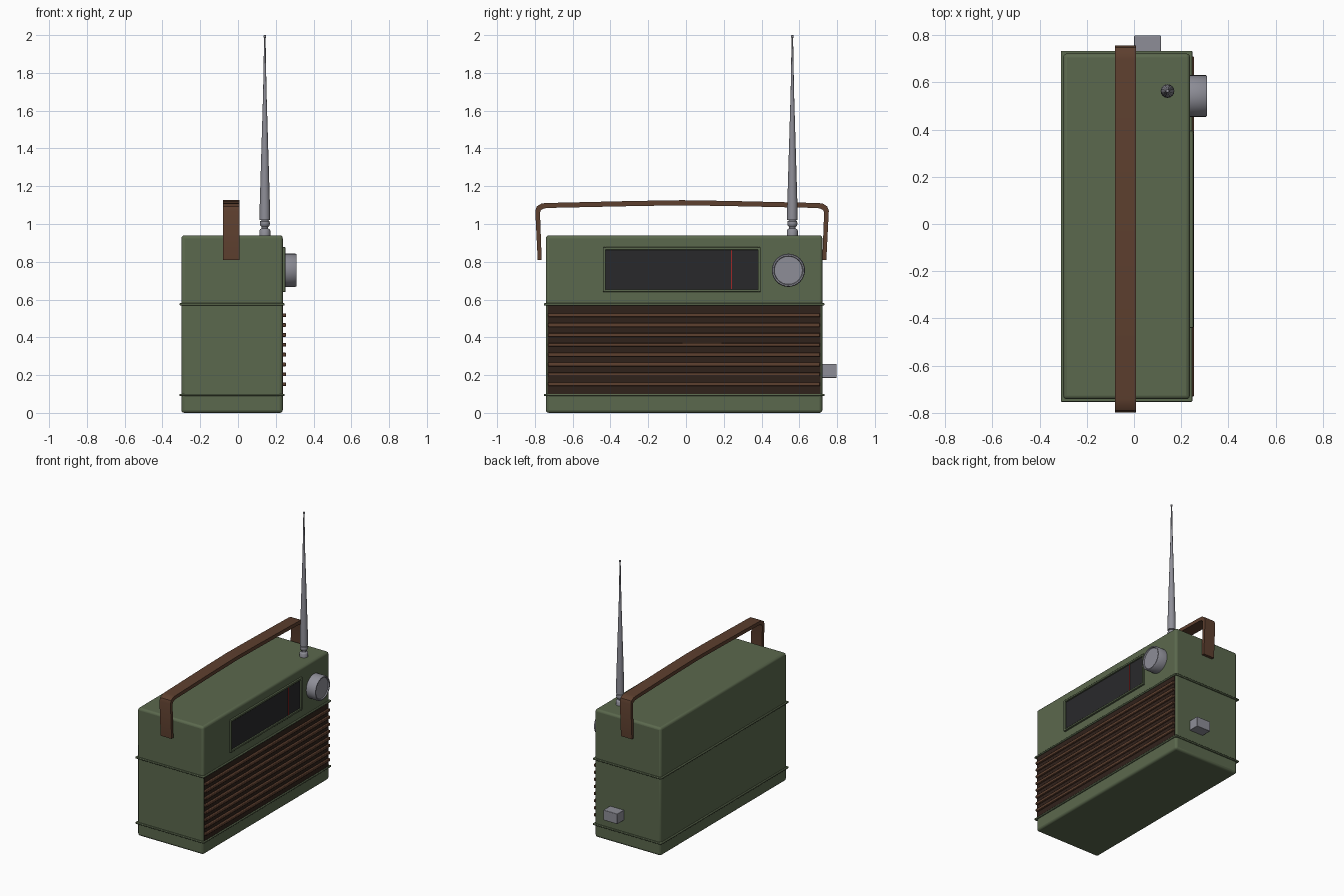
import bpy, math

if "Cube" in bpy.data.objects:
    bpy.data.objects.remove(bpy.data.objects["Cube"])

def mat(name, r, g, b):
    m = bpy.data.materials.new(name)
    m.diffuse_color = (r, g, b, 1)
    m.use_nodes = True
    m.node_tree.nodes["Principled BSDF"].inputs["Base Color"].default_value = m.diffuse_color
    return m

GREEN = mat("green", .105, .14, .075)
BROWN = mat("leather", .11, .05, .028)
DARK_BROWN = mat("dark_brown", .03, .016, .011)
BLACK = mat("dial_black", .022, .022, .024)
RED = mat("needle_red", .35, .02, .02)
GREY = mat("metal", .27, .27, .31)

def finish(o, name, m, bevel=0, segs=2):
    o.name = name
    o.data.materials.append(m)
    if bevel:
        b = o.modifiers.new("bevel", 'BEVEL')
        b.width, b.segments = bevel, segs
    bpy.ops.object.select_all(action='DESELECT')
    o.select_set(True)
    bpy.context.view_layer.objects.active = o
    bpy.ops.object.shade_smooth_by_angle(angle=math.radians(35))
    return o

def box(name, x, y, z, m, bevel=0, segs=2):
    """Box from (min, max) ranges."""
    vs = [(a, b, c) for a in x for b in y for c in z]
    fs = [(0, 1, 3, 2), (4, 6, 7, 5), (0, 4, 5, 1), (2, 3, 7, 6), (0, 2, 6, 4), (1, 5, 7, 3)]
    return mesh(name, vs, fs, m, bevel, segs)

def mesh(name, vs, fs, m, bevel=0, segs=2):
    me = bpy.data.meshes.new(name)
    me.from_pydata(vs, [], fs)
    o = bpy.data.objects.new(name, me)
    bpy.context.collection.objects.link(o)
    return finish(o, name, m, bevel, segs)

def lathe(name, profile, loc, m, n=24, rot=(0, 0, 0)):
    """Closed solid of revolution from (radius, height) points."""
    vs, fs = [], []
    for r, h in profile:
        vs += [(r * math.cos(2 * math.pi * i / n), r * math.sin(2 * math.pi * i / n), h) for i in range(n)]
    for k in range(len(profile) - 1):
        for i in range(n):
            j = (i + 1) % n
            fs.append((k * n + i, k * n + j, (k + 1) * n + j, (k + 1) * n + i))
    fs.append(tuple(reversed(range(n))))
    fs.append(tuple(range(len(vs) - n, len(vs))))
    o = mesh(name, vs, fs, m)
    o.location, o.rotation_euler = loc, rot
    return o

# case
X, Y = (-.30, .237), (-.742, .722)
box("case", X, Y, (0, .94), GREEN, .016, 3)

# thin trim beads around the case
for i, z in enumerate((.095, .575)):
    box(f"trim_bead_{i}", (X[0] - .01, X[1] + .01), (Y[0] - .011, Y[1] + .011), (z - .006, z + .006), GREEN, .004)

# speaker grille: backing and slats
box("grille_backing", (.20, .2395), (-.732, .712), (.101, .569), DARK_BROWN)
for i in range(8):
    z = .152 + i * .0522
    box(f"grille_slat_{i}", (.23, .254), (-.73, .71), (z - .01, z + .01), BROWN, .004)

# tuning dial: frame, screen, needle
for i, y in enumerate(((-.44, -.425), (.38, .395))):
    box(f"dial_frame_side_{i}", (.22, .251), y, (.64, .877), GREEN, .003)
for i, z in enumerate(((.64, .654), (.863, .877))):
    box(f"dial_frame_rail_{i}", (.22, .251), (-.43, .385), z, GREEN, .003)
box("dial_screen", (.21, .240), (-.426, .381), (.653, .864), BLACK)
box("dial_needle", (.235, .243), (.238, .244), (.655, .862), RED)

# tuning knob with dished face
lathe("tuning_knob", [(.088, 0), (.088, .069), (.084, .075), (.077, .075), (.074, .067), (.01, .067)],
      (.235, .542, .755), GREY, 32, (0, math.pi / 2, 0))

# side switch
box("side_switch", (0, .114), (.71, .798), (.185, .26), GREY, .003)

# telescopic antenna
lathe("antenna", [(.029, .93), (.029, .966), (.025, .972), (.017, .976), (.017, .984), (.025, .992),
                  (.027, 1.003), (.025, 1.014), (.018, 1.02), (.028, 1.022), (.027, 1.1), (.021, 1.3),
                  (.015, 1.5), (.009, 1.7), (.004, 1.985), (.007, 1.988), (.007, 1.998), (.004, 2.0)],
      (.142, .563, 0), GREY, 16)

# carrying strap: half profile mirrored about its middle
half_out = [(.764, .81), (.777, 1.07), (.769, 1.093), (.745, 1.108), (.72, 1.111), (.25, 1.122)]
half_in = [(.743, .81), (.752, 1.06), (.747, 1.074), (.732, 1.082), (.712, 1.085), (.25, 1.095)]
C = -.021
def span(h, mid):
    return [(C - y, z) for y, z in h] + [(C, mid)] + [(C + y, z) for y, z in reversed(h)]
outer, inner = span(half_out, 1.126), span(half_in, 1.099)
n = len(outer)
vs = [(x, y, z) for x in (-.08, .009) for row in (outer, inner) for y, z in row]
fs = []
for k in range(n - 1):
    a, b, c, d = k, n + k, 2 * n + k, 3 * n + k
    fs += [(a, a + 1, b + 1, b), (c, d, d + 1, c + 1), (a, c, c + 1, a + 1), (b, b + 1, d + 1, d)]
fs += [(0, n, 3 * n, 2 * n), (n - 1, 3 * n - 1, 4 * n - 1, 2 * n - 1)]
mesh("carrying_strap", vs, fs, BROWN)
